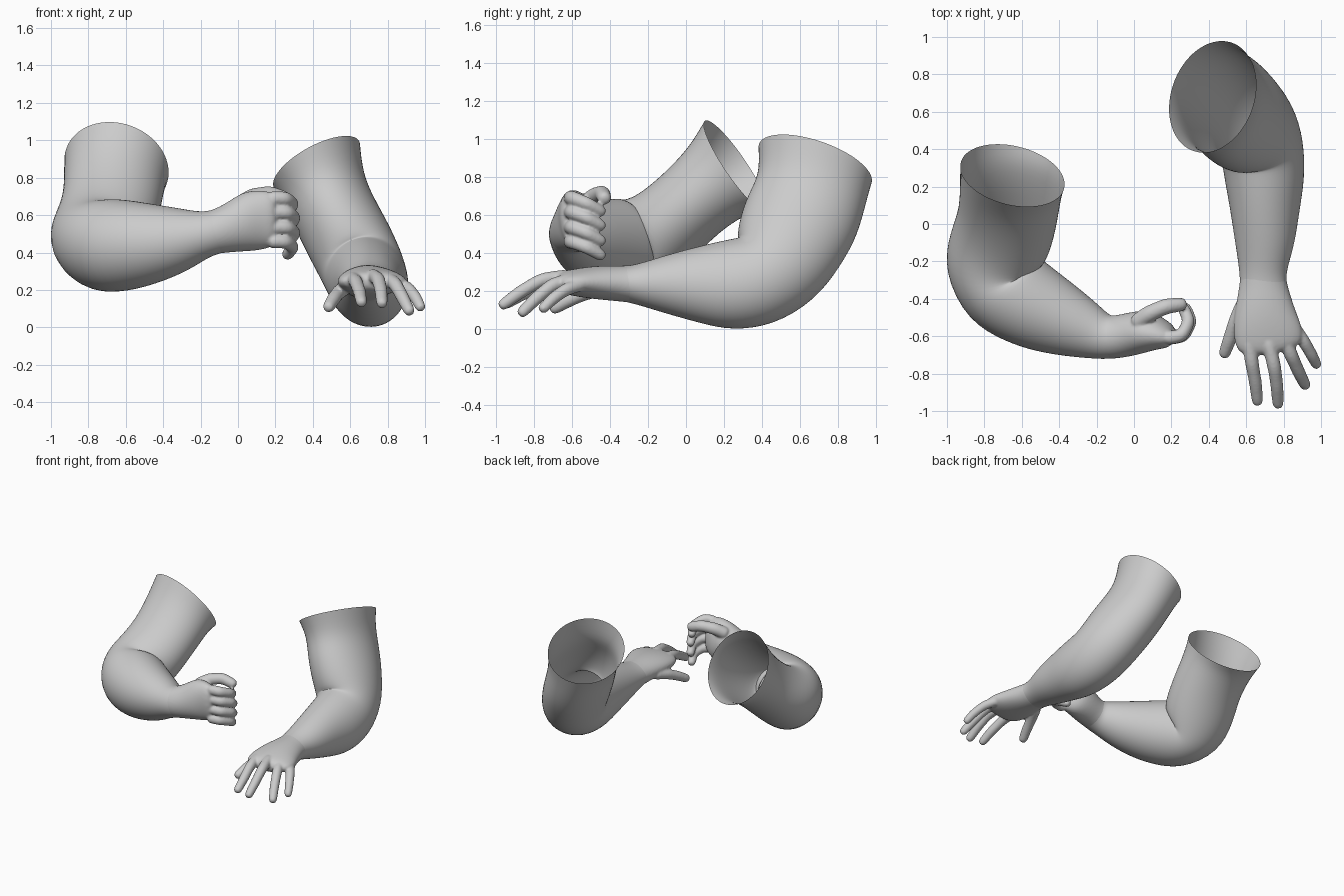
import bpy
import bmesh
import math
from mathutils import Vector

default_cube = bpy.data.objects.get("Cube")
if default_cube:
    bpy.data.objects.remove(default_cube, do_unlink=True)


def make_material(name, rgb):
    mat = bpy.data.materials.new(name)
    mat.use_nodes = True
    colour = (*rgb, 1)
    mat.diffuse_color = colour
    mat.node_tree.nodes["Principled BSDF"].inputs["Base Color"].default_value = colour
    return mat


skin = make_material("plain grey", (0.6, 0.6, 0.6))


def loft(bm, rings, side_start, side_end, segments, axis=None, capped=False):
    """Skin elliptical rings (x, y, z, side radius, depth radius) along their centres."""
    centres = [Vector(ring[:3]) for ring in rings]
    last = len(rings) - 1
    loops = []
    for i, ring in enumerate(rings):
        tangent = centres[min(i + 1, last)] - centres[max(i - 1, 0)]
        if i == 0 and axis:
            tangent = Vector(axis)
        tangent.normalize()
        side = Vector(side_start).lerp(Vector(side_end), i / last)
        side = (side - tangent * side.dot(tangent)).normalized()
        depth = tangent.cross(side)
        loop = []
        for k in range(segments):
            angle = math.tau * k / segments
            offset = side * ring[3] * math.cos(angle) + depth * ring[4] * math.sin(angle)
            loop.append(bm.verts.new(centres[i] + offset))
        loops.append(loop)
    for low, high in zip(loops, loops[1:]):
        for k in range(segments):
            n = (k + 1) % segments
            bm.faces.new((low[k], low[n], high[n], high[k]))
    if capped:
        bm.faces.new(loops[0][::-1])
        bm.faces.new(loops[-1])


def finish(bm, name):
    """Turn the mesh into a smooth subdivided object."""
    bmesh.ops.recalc_face_normals(bm, faces=bm.faces)
    mesh = bpy.data.meshes.new(name)
    bm.to_mesh(mesh)
    bm.free()
    for face in mesh.polygons:
        face.use_smooth = True
    mesh.materials.append(skin)
    obj = bpy.data.objects.new(name, mesh)
    bpy.context.collection.objects.link(obj)
    subdivision = obj.modifiers.new("subdivision", "SUBSURF")
    subdivision.levels = subdivision.render_levels = 2
    return obj


def add_finger(bm, points, radius, side):
    """Tapered finger with slightly swollen joints and a rounded tip."""
    points = [Vector(p) for p in points]
    path = []
    for i, (a, b) in enumerate(zip(points, points[1:])):
        taper = 1.12 - 0.07 * i
        path += [(a, taper), (a.lerp(b, 0.5), taper * 0.92)]
    tip_direction = (points[-1] - points[-2]).normalized()
    path += [(points[-1], 0.88), (points[-1] + tip_direction * radius * 0.7, 0.6)]
    rings = [(*p, radius * s, radius * s) for p, s in path]
    loft(bm, rings, side, side, 8, capped=True)


def scaled(ring, factor):
    return (*ring[:3], ring[3] * factor, ring[4] * factor)


def build_arm(label, rings, wrist, side_start, side_end, axis, fingers):
    # Sleeve-like open arm, ending just inside the hand
    grown = [scaled(ring, 1.025) for ring in rings]
    bm = bmesh.new()
    loft(bm, grown[:wrist + 1] + [scaled(grown[wrist + 1], 0.9)],
         side_start, side_end, 16, axis)
    finish(bm, label + "_arm")

    # Palm and fingers blended into one hand
    bm = bmesh.new()
    loft(bm, [scaled(grown[wrist - 1], 0.93)] + grown[wrist:],
         side_end, side_end, 16, capped=True)
    for radius, points in fingers:
        add_finger(bm, points, radius, side_end)
    hand = finish(bm, label + "_hand")
    blend = hand.modifiers.new("blend", "REMESH")
    blend.mode = "VOXEL"
    blend.voxel_size = 0.008
    blend.use_smooth_shade = True
    soften = hand.modifiers.new("soften", "SMOOTH")
    soften.factor = 0.5
    soften.iterations = 5


# Left arm: reaching forward, palm down, fingers spread
left_rings = [
    (.42, .68, .87, .26, .315), (.455, .67, .75, .225, .29), (.52, .615, .6, .225, .31),
    (.595, .55, .46, .23, .295), (.665, .48, .32, .225, .265), (.69, .375, .25, .22, .25),
    (.7, .225, .23, .21, .24), (.7, .08, .235, .185, .205), (.7, -.1, .235, .16, .155),
    (.69, -.225, .235, .13, .115), (.69, -.305, .237, .122, .095),
    (.695, -.4, .242, .145, .092), (.7, -.5, .245, .17, .085),
    (.72, -.6, .245, .19, .07), (.735, -.7, .245, .16, .045),
]
left_fingers = [
    (.041, [(.59, -.41, .22), (.54, -.53, .19), (.51, -.62, .15), (.485, -.69, .11)]),
    (.039, [(.61, -.6, .265), (.63, -.74, .245), (.65, -.85, .19), (.66, -.945, .135)]),
    (.039, [(.71, -.6, .28), (.75, -.76, .26), (.765, -.87, .195), (.77, -.96, .13)]),
    (.039, [(.79, -.58, .265), (.84, -.7, .235), (.88, -.79, .16), (.915, -.86, .09)]),
    (.036, [(.84, -.53, .24), (.91, -.63, .21), (.95, -.7, .16), (.975, -.75, .11)]),
]
build_arm("left", left_rings, 10, (.86, 0, .51), (1, 0, 0), (.46, -.32, -.83), left_fingers)

# Right arm: folded across the front, thumb up, fingers curled
right_rings = [
    (-.65, .26, .86, .285, .285), (-.66, .17, .785, .23, .27), (-.675, .025, .66, .21, .265),
    (-.72, -.11, .535, .22, .27), (-.765, -.23, .45, .245, .26), (-.71, -.34, .435, .255, .255),
    (-.57, -.425, .44, .24, .235), (-.44, -.49, .45, .21, .21), (-.3, -.55, .47, .17, .17),
    (-.19, -.595, .495, .125, .13), (-.12, -.61, .51, .115, .115),
    (-.02, -.59, .535, .135, .115), (.07, -.57, .57, .165, .115),
    (.15, -.59, .58, .155, .08), (.22, -.61, .58, .135, .05),
]
right_fingers = [
    (.048, [(0, -.54, .65), (.08, -.48, .7), (.17, -.44, .715), (.25, -.43, .69)]),
]
for height, reach in ((.69, 0), (.615, .01), (.535, .01), (.46, 0)):
    right_fingers.append((.04, [
        (.16, -.61, height), (.255 + reach, -.6, height),
        (.295 + reach, -.52, height - .03), (.265 + reach, -.45, height - .07)]))
build_arm("right", right_rings, 10, (0, .55, -.83), (.1, .1, -1), (-.2, -.81, -.55), right_fingers)
